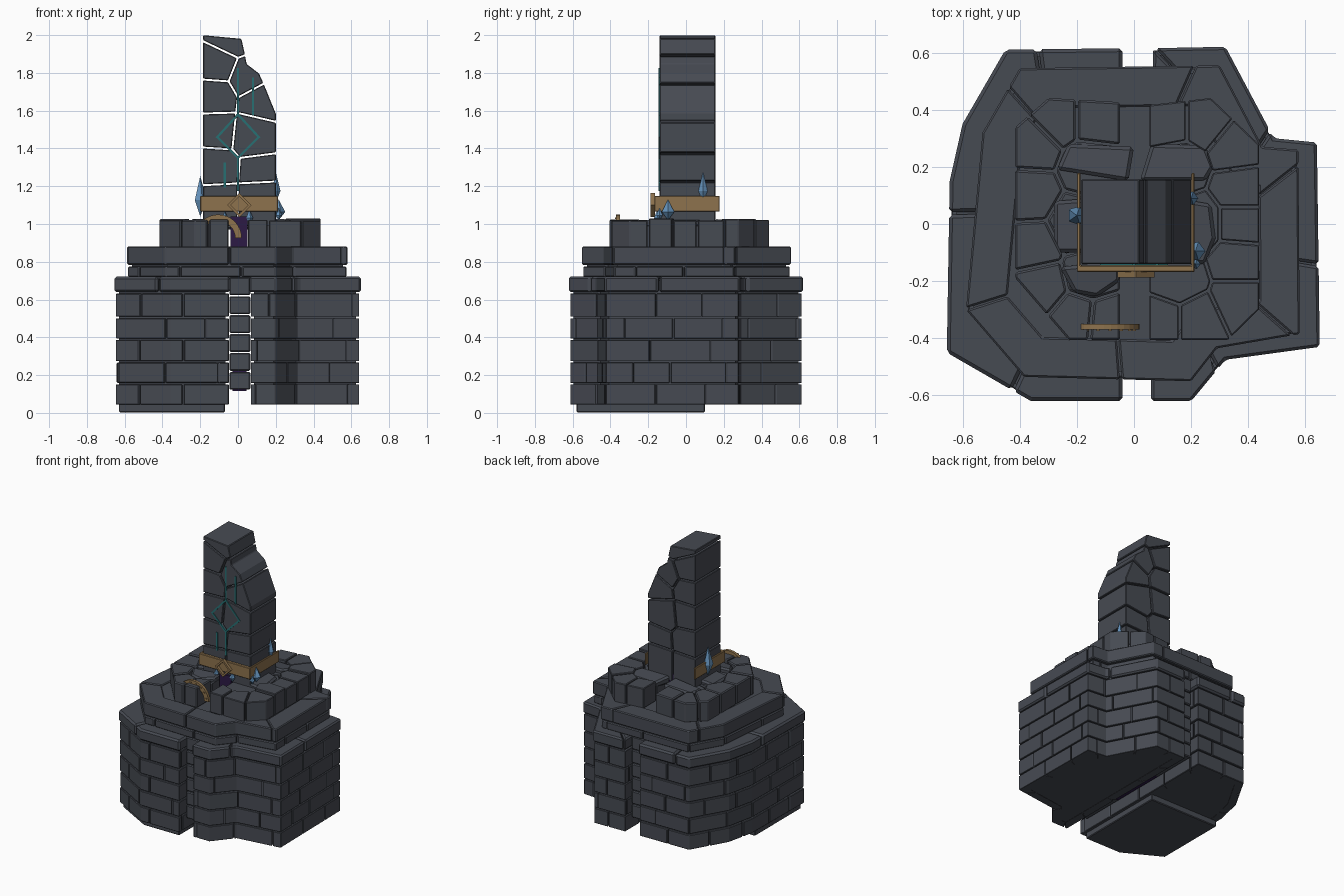
import bpy, bmesh, math, random
from mathutils import Vector

if "Cube" in bpy.data.objects:
    bpy.data.objects.remove(bpy.data.objects["Cube"])
random.seed(4)


def mat(name, rgb):
    m = bpy.data.materials.new(name)
    m.diffuse_color = (*rgb, 1)
    m.use_nodes = True
    m.node_tree.nodes["Principled BSDF"].inputs["Base Color"].default_value = m.diffuse_color
    return m


STONE = mat("slate stone", (0.062, 0.069, 0.085))
GOLD = mat("aged gold", (0.27, 0.17, 0.075))
BLUE = mat("blue crystal", (0.13, 0.29, 0.50))
TEAL = mat("teal rune", (0.02, 0.16, 0.17))
PURPLE = mat("dark purple", (0.025, 0.010, 0.06))


def finish(name, bm, material, bevel=0):
    bmesh.ops.recalc_face_normals(bm, faces=bm.faces)
    me = bpy.data.meshes.new(name)
    bm.to_mesh(me)
    bm.free()
    me.materials.append(material)
    ob = bpy.data.objects.new(name, me)
    bpy.context.collection.objects.link(ob)
    if bevel:
        mod = ob.modifiers.new("worn edges", 'BEVEL')
        mod.width, mod.segments, mod.limit_method = bevel, 1, 'ANGLE'
    return ob


def prism(bm, pts, lo, hi, upright=False, tilt=(0, 0)):
    """Extrude a 2D outline along z, or along y when upright."""
    def v(p, h):
        if upright:
            return bm.verts.new((p[0], h, p[1]))
        k = tilt[0] * p[0] + tilt[1] * p[1] if h == hi else 0
        return bm.verts.new((p[0], p[1], h + k))
    a, b = [v(p, lo) for p in pts], [v(p, hi) for p in pts]
    bm.faces.new(a)
    bm.faces.new(b)
    n = len(pts)
    for i in range(n):
        bm.faces.new((a[i], a[(i + 1) % n], b[(i + 1) % n], b[i]))


def box(bm, x0, x1, y0, y1, z0, z1):
    prism(bm, [(x0, y0), (x1, y0), (x1, y1), (x0, y1)], z0, z1)


def shrink(poly, d):
    """Offset a counter-clockwise outline inwards."""
    out, n = [], len(poly)
    for i in range(n):
        p, q, r = (Vector(poly[j % n]) for j in (i - 1, i, i + 1))
        e, f = (q - p).normalized(), (r - q).normalized()
        a, b = Vector((-e.y, e.x)), Vector((-f.y, f.x))
        out.append(q + (a + b) * (d / max(0.3, 1 + a.dot(b))))
    return out


def course(bm, poly, z0, z1, length, phase, depth=0.06, gap=0.004):
    """One ring of bricks which wrap around the outline's corners."""
    poly = [Vector(p) for p in poly]
    inner, n = shrink(poly, depth), len(poly)
    acc = [0]
    for i in range(n):
        acc.append(acc[-1] + (poly[(i + 1) % n] - poly[i]).length)
    total = acc[-1]

    def at(pts, s):
        s %= total
        i = max(k for k in range(n) if acc[k] <= s)
        return pts[i].lerp(pts[(i + 1) % n], (s - acc[i]) / (acc[i + 1] - acc[i]))
    count = round(total / length)
    step = total / count
    cuts = [(k + phase + random.uniform(-.15, .15)) * step for k in range(count)]
    cuts.append(cuts[0] + total)
    for s0, s1 in zip(cuts, cuts[1:]):
        s0, s1 = s0 + gap, s1 - gap
        mids = [c + t for t in (-total, 0, total) for c in acc[:n] if s0 + .008 < c + t < s1 - .008]
        ss = [s0] + sorted(mids) + [s1]
        prism(bm, [at(poly, s) for s in ss] + [at(inner, s) for s in reversed(ss)],
              z0 + gap, z1 - gap)


def clip(poly, p, nrm):
    """Keep the side of a convex outline behind the line through p."""
    out = []
    for a, b in zip(poly, poly[1:] + poly[:1]):
        da, db = (a - p).dot(nrm), (b - p).dot(nrm)
        if da <= 0:
            out.append(a)
        if da * db < 0:
            out.append(a.lerp(b, da / (da - db)))
    return out


# Lower plinth: two cracked halves of coursed brick with heavier caps
left = [(-.04, -.62), (-.04, .615), (-.45, .61), (-.60, .35), (-.645, .15), (-.655, -.45), (-.36, -.62)]
right = [(.06, -.62), (.2, -.62), (.32, -.475), (.65, -.43), (.64, .285), (.49, .30), (.32, .62), (.06, .615)]
rows = [.04, .155, .27, .39, .505, .635]
for side, outline in (("left", left), ("right", right)):
    bm = bmesh.new()
    wall = shrink(outline, .008)
    for k in range(5):
        course(bm, wall, rows[k], rows[k + 1], .27, .5 * (k % 2) + .2)
    finish(side + "_plinth_bricks", bm, STONE, .006)
    bm = bmesh.new()
    prism(bm, shrink(outline, .025), .045, .70)
    finish(side + "_plinth_core", bm, STONE)
    bm = bmesh.new()
    course(bm, outline, .635, .725, .75, .3, .15)
    finish(side + "_plinth_cap", bm, STONE, .012)

# Footing slab under the front left
bm = bmesh.new()
prism(bm, [(-.07, -.58), (-.07, .1), (-.63, .1), (-.63, -.43), (-.36, -.58)], .003, .06)
finish("footing_slab", bm, STONE, .005)

# Recessed masonry in the split between the halves
bm = bmesh.new()
for k in range(6):
    z = .12 + k * .1
    ys = [-.54, -.3, -.02, .25, .54] if k % 2 else [-.54, -.15, .12, .54]
    for a, b in zip(ys, ys[1:]):
        box(bm, -.045, .065, a + .003, b - .003, z + .003, z + .097)
finish("split_masonry", bm, STONE, .006)
bm = bmesh.new()
box(bm, -.03, .045, -.2, .2, .115, .3)
box(bm, -.04, .05, -.155, .15, .86, 1.04)
finish("purple_core", bm, PURPLE)

# Second tier: thin course and a cap
tier = [(-.385, -.535), (.2, -.55), (.29, -.435), (.58, -.385), (.575, .26), (.45, .27),
        (.3, .555), (-.40, .545), (-.53, .32), (-.588, -.30)]
bm = bmesh.new()
course(bm, shrink(tier, .006), .715, .78, .33, .3)
finish("second_tier_bricks", bm, STONE, .006)
bm = bmesh.new()
prism(bm, shrink(tier, .025), .69, .872)
finish("second_tier_core", bm, STONE)
bm = bmesh.new()
course(bm, tier, .78, .885, .62, .42, .14)
finish("second_tier_cap", bm, STONE, .012)

# Top tier: irregular flagstones around lower inner stones
halves = {
    "left": ([(-.42, .34), (-.42, -.19), (-.23, -.41), (-.045, -.41), (-.045, .43), (-.30, .445)],
             [(-.13, .37), (-.27, .37), (-.36, .28), (-.37, .1), (-.36, -.08), (-.33, -.22), (-.2, -.33),
              (-.1, -.34), (-.15, .2), (-.2, 0), (-.15, -.18)]),
    "right": ([(.05, -.41), (.33, -.41), (.442, -.30), (.442, .28), (.27, .445), (.05, .42)],
              [(.12, .36), (.25, .36), (.36, .27), (.38, .12), (.38, 0), (.37, -.13), (.37, -.27),
               (.22, -.34), (.1, -.34), (.15, .2), (.22, 0), (.15, -.2)])}
for side, (outline, seeds) in halves.items():
    bm = bmesh.new()
    seeds = [Vector(s) for s in seeds]
    for s in seeds:
        cell = [Vector(p) for p in outline]
        for o in seeds:
            if o != s:
                cell = clip(cell, (s + o) / 2, o - s)
        inner = abs(s.x) < .23 and abs(s.y) < .21
        top = .995 if inner else 1.03 - random.uniform(0, .012)
        prism(bm, shrink(cell, .004), .875, top)
    finish(side + "_flagstones", bm, STONE, .007)

# Tilted slabs packed around the pillar foot
bm = bmesh.new()
for pts, tilt in (([(-.27, .19), (-.02, .15), (0, .27), (-.23, .28)], (0, -.12)),
                  ([(.02, .15), (.25, .15), (.28, .2), (.25, .275), (.06, .28)], (0, -.12)),
                  ([(-.28, -.1), (-.15, -.1), (-.15, .09), (-.28, .08)], (.12, 0)),
                  ([(.15, -.14), (.25, -.14), (.285, -.05), (.27, .07), (.15, .09)], (-.12, 0)),
                  ([(-.26, -.15), (-.05, -.13), (-.05, -.2), (-.13, -.255), (-.21, -.24)], (0, .12))):
    prism(bm, pts, .97, 1.045, tilt=tilt)
finish("foot_slabs", bm, STONE, .012)

# Broken pillar: cracked blocks cut straight through front to back
N = dict(a=(-.19, 2.005), b=(.022, 1.985), c=(.042, 1.895), d=(0, 1.88), e=(-.19, 1.97), f=(-.05, 1.755),
         g=(-.19, 1.765), h=(.05, 1.85), i=(.115, 1.80), j=(.14, 1.745), k=(0, 1.67), l=(-.01, 1.59),
         m=(-.19, 1.585), n=(.205, 1.585), o=(.205, 1.54), p=(-.03, 1.395), q=(-.19, 1.405),
         r=(.205, 1.375), s=(.01, 1.35), t=(0, 1.215), u=(-.19, 1.205), v=(.205, 1.225),
         w=(-.19, .985), x=(0, .985), y=(.205, .985))
bm = bmesh.new()
for cell in ("edcba", "gfde", "fkjihcd", "mlkfg", "lonjk", "qplm", "psrol", "utspq", "tvrs", "wxtu", "xyvt"):
    prism(bm, shrink([N[c] for c in cell], .005), -.14, .156, upright=True)
finish("broken_pillar", bm, STONE, .004)

# Glowing rune strips on the pillar front
def strip(bm, a, b, w, y0, y1):
    a, b = Vector(a), Vector(b)
    d = (b - a).normalized() * w / 2
    s = Vector((-d.y, d.x))
    prism(bm, [a - d - s, b + d - s, b + d + s, a - d + s], y0, y1, upright=True)


bm = bmesh.new()
dia = [(0, 1.58), (.11, 1.46), (0, 1.35), (-.11, 1.46)]
for a, b in [((0, 1.18), (0, 1.35)), ((0, 1.58), (0, 1.82)), ((.08, 1.58), (.08, 1.77)),
             ((-.07, 1.2), (-.07, 1.32))] + list(zip(dia, dia[1:] + dia[:1])):
    strip(bm, a, b, .012, -.1445, -.137)
finish("rune_lines", bm, TEAL)

# Gold collar open at the back, with a diamond badge
bm = bmesh.new()
prism(bm, [(-.2, -.168), (.212, -.168), (.212, .178), (.2, .178), (.2, -.145), (-.187, -.145),
           (-.187, .178), (-.2, .178)], 1.065, 1.148)
finish("gold_collar", bm, GOLD, .003)
bm = bmesh.new()
dia = [(.007, 1.155), (.062, 1.1), (.007, 1.045), (-.048, 1.1)]
for a, b in zip(dia, dia[1:] + dia[:1]):
    strip(bm, a, b, .013, -.188, -.165)
finish("collar_diamond", bm, GOLD)

# Half-buried gold arch with rivets
bm = bmesh.new()
arc = [math.pi * k / 16 for k in range(17)]
ring = [(-.105 + r * math.cos(t), .925 + r * math.sin(t))
        for r, seq in ((.125, arc), (.09, arc[::-1])) for t in seq]
prism(bm, ring, -.37, -.35, upright=True)
for t in arc[1::2]:
    x, z = -.105 + .108 * math.cos(t), .925 + .108 * math.sin(t)
    strip(bm, (x - .002, z), (x + .002, z), .008, -.375, -.368)
finish("gold_arch", bm, GOLD)

# Blue crystals: stretched bipyramids
bm = bmesh.new()
for x, y, z0, z1, r in ((-.2, .03, 1.04, 1.255, .035), (.2, .09, 1.11, 1.275, .025), (.215, -.095, 1.02, 1.13, .035),
                        (.06, -.15, 1.0, 1.08, .02), (-.07, -.15, 1.0, 1.07, .018), (.215, -.14, 1.02, 1.085, .018)):
    ring = [bm.verts.new((x + r * math.cos(k * math.pi / 2.5), y + r * math.sin(k * math.pi / 2.5),
                          z0 + .4 * (z1 - z0))) for k in range(5)]
    for tip in (bm.verts.new((x, y, z0)), bm.verts.new((x, y, z1))):
        for k in range(5):
            bm.faces.new((ring[k], ring[(k + 1) % 5], tip))
finish("crystals", bm, BLUE)
